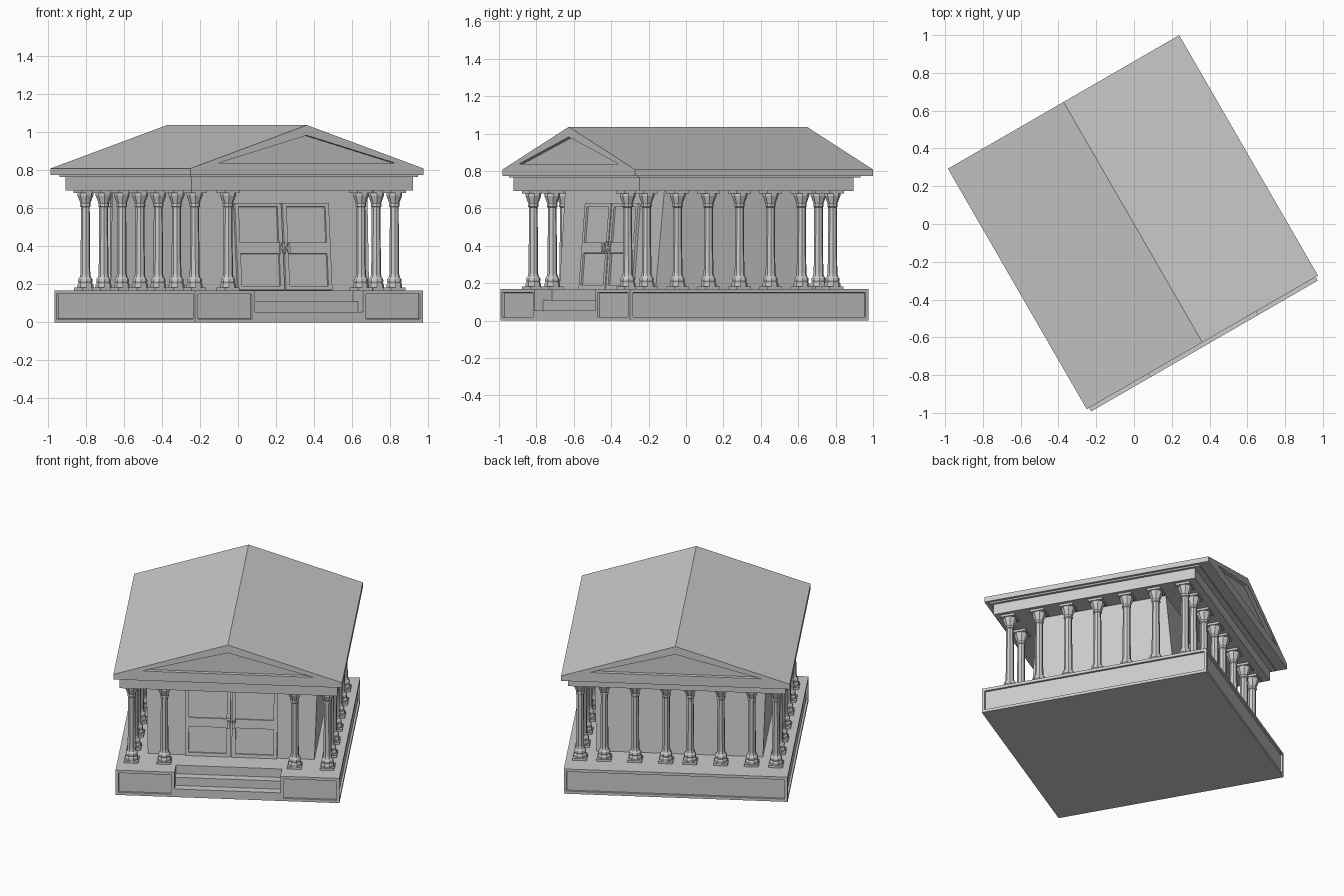
import bpy, bmesh, math
from mathutils import Matrix

if "Cube" in bpy.data.objects:
    bpy.data.objects.remove(bpy.data.objects["Cube"])

# The whole building is laid out square, then turned 30 degrees about z
R = Matrix.Rotation(math.radians(30), 4, 'Z')


def add(name, mesh, m=Matrix()):
    ob = bpy.data.objects.new(name, mesh)
    ob.matrix_world = R @ m
    bpy.context.collection.objects.link(ob)
    return ob


def finish(name, bm, m=Matrix()):
    bmesh.ops.recalc_face_normals(bm, faces=bm.faces)
    me = bpy.data.meshes.new(name)
    bm.to_mesh(me)
    bm.free()
    return add(name, me, m)


def box_into(bm, x0, x1, y0, y1, z0, z1):
    m = Matrix.Translation(((x0 + x1) / 2, (y0 + y1) / 2, (z0 + z1) / 2))
    m = m @ Matrix.Diagonal((x1 - x0, y1 - y0, z1 - z0, 1))
    return bmesh.ops.create_cube(bm, size=1, matrix=m)['verts']


def box(name, *dims, m=Matrix()):
    bm = bmesh.new()
    box_into(bm, *dims)
    return finish(name, bm, m)


def prism(points, direction):
    bm = bmesh.new()
    f = bm.faces.new([bm.verts.new(p) for p in points])
    ext = bmesh.ops.extrude_face_region(bm, geom=[f])['geom']
    bmesh.ops.translate(bm, vec=direction,
                        verts=[v for v in ext if isinstance(v, bmesh.types.BMVert)])
    bmesh.ops.recalc_face_normals(bm, faces=bm.faces)
    return bm


FLOOR, FRONT, BACK, HALF, NOTCH = 0.168, -0.746, 0.728, 0.692, 0.327

# Podium: notched plan with sunken panels on the outer faces
plan = [(-HALF, FRONT), (-NOTCH, FRONT), (-NOTCH, FRONT + 0.106), (NOTCH, FRONT + 0.106),
        (NOTCH, FRONT), (HALF, FRONT), (HALF, BACK), (-HALF, BACK)]
bm = prism([(x, y, 0) for x, y in plan], (0, 0, FLOOR))
outer = []
for f in bm.faces:
    c = f.calc_center_median()
    on_edge = abs(c.x) > HALF - 0.01 or c.y < FRONT + 0.01 or c.y > BACK - 0.01
    if on_edge and abs(f.normal.z) < 0.1:
        outer.append(f)
bmesh.ops.inset_individual(bm, faces=outer, thickness=0.026, depth=0)
bmesh.ops.inset_individual(bm, faces=outer, thickness=0.001, depth=-0.013)
finish("podium", bm)

# Steps in the notch
for i in range(2):
    box("step", -NOTCH, NOTCH, FRONT + 0.053 * i, FRONT + 0.106,
        0 if i == 0 else 0.055, 0.055 * (i + 1))

# Column: square plinth and abacus with a turned eight-sided shaft
bm = bmesh.new()
box_into(bm, -0.044, 0.044, -0.044, 0.044, FLOOR, 0.182)
box_into(bm, -0.045, 0.045, -0.045, 0.045, 0.679, 0.693)
profile = [(0.042, 0.182), (0.042, 0.197), (0.036, 0.207), (0.039, 0.217), (0.037, 0.228),
           (0.030, 0.236), (0.026, 0.252), (0.023, 0.605), (0.028, 0.609), (0.028, 0.619),
           (0.026, 0.624), (0.033, 0.643), (0.042, 0.666), (0.042, 0.679)]
N = 8
rings = []
for r, z in profile:
    rings.append([bm.verts.new((r * math.cos(math.tau * (k + 0.5) / N),
                                r * math.sin(math.tau * (k + 0.5) / N), z)) for k in range(N)])
for a, b in zip(rings, rings[1:]):
    for k in range(N):
        bm.faces.new((a[k], a[(k + 1) % N], b[(k + 1) % N], b[k]))
CX, C0, STEP = 0.6055, -0.593, 0.1913
first = finish("column", bm, Matrix.Translation((CX, C0, 0)))

# Column positions: seven on each flank, two extra in front, six extra behind
spots = []
for s in (-1, 1):
    spots += [(s * CX, C0 + STEP * i) for i in range(7)]
    spots += [(s * 0.403, C0)]
    spots += [(s * x, C0 + 6 * STEP) for x in (0.074, 0.265, 0.456)]
for x, y in spots:
    if (x, y) != (CX, C0):
        add("column", first.data, Matrix.Translation((x, y, 0)))

# Inner hall with leaning front and back walls
bm = bmesh.new()
for v in box_into(bm, -0.515, 0.515, -0.485, 0.447, FLOOR, 0.693):
    if v.co.z > 0.5:
        v.co.y += 0.045 if v.co.y < 0 else -0.045
        v.co.x *= 1.03
finish("hall", bm)

# Double door lying on the leaning front wall
lean = (Matrix.Translation((0, -0.485, FLOOR))
        @ Matrix.Rotation(-math.atan(0.045 / 0.525), 4, 'X'))
DH = 0.458
for s in (-1, 1):
    def part(name, a, b, y0, y1, z0, z1):
        box(name, min(s * a, s * b), max(s * a, s * b), y0, y1, z0, z1, m=lean)
    part("door_leaf", 0.004, 0.285, -0.004, 0.02, 0, DH)
    part("door_stile", 0.004, 0.028, -0.014, 0, 0, DH)
    part("door_stile", 0.262, 0.285, -0.014, 0, 0, DH)
    for z0, z1 in ((0, 0.022), (0.192, 0.25), (DH - 0.018, DH)):
        part("door_rail", 0.028, 0.262, -0.014, 0, z0, z1)
    # Handle
    part("handle_plate", 0.007, 0.025, -0.019, -0.013, 0.188, 0.255)
    part("handle_stem", 0.011, 0.021, -0.036, -0.018, 0.214, 0.228)
    part("handle_bar", 0.009, 0.023, -0.044, -0.034, 0.196, 0.246)

# Entablature and thin cornice
box("entablature", -0.673, 0.673, -0.675, 0.645, 0.693, 0.766)
box("cornice", -0.69, 0.69, -0.695, 0.68, 0.764, 0.776)

# Gabled roof with sunken triangular pediments
RF, RB = -0.724, 0.746
gable = [(-0.707, 0.774), (0.707, 0.774), (0.707, 0.808), (0, 1.036), (-0.707, 0.808)]
roof = finish("roof", prism([(x, RF, z) for x, z in gable], (0, RB - RF, 0)))
tri = [(-0.53, 0.838), (0.53, 0.838), (0, 0.982)]
for name, y0 in (("front_pediment_cutter", RF - 0.1), ("back_pediment_cutter", RB - 0.025)):
    cutter = finish(name, prism([(x, y0, z) for x, z in tri], (0, 0.125, 0)))
    cutter.hide_render = True
    cutter.hide_set(True)
    mod = roof.modifiers.new(name, 'BOOLEAN')
    mod.operation = 'DIFFERENCE'
    mod.solver = 'EXACT'
    mod.object = cutter
